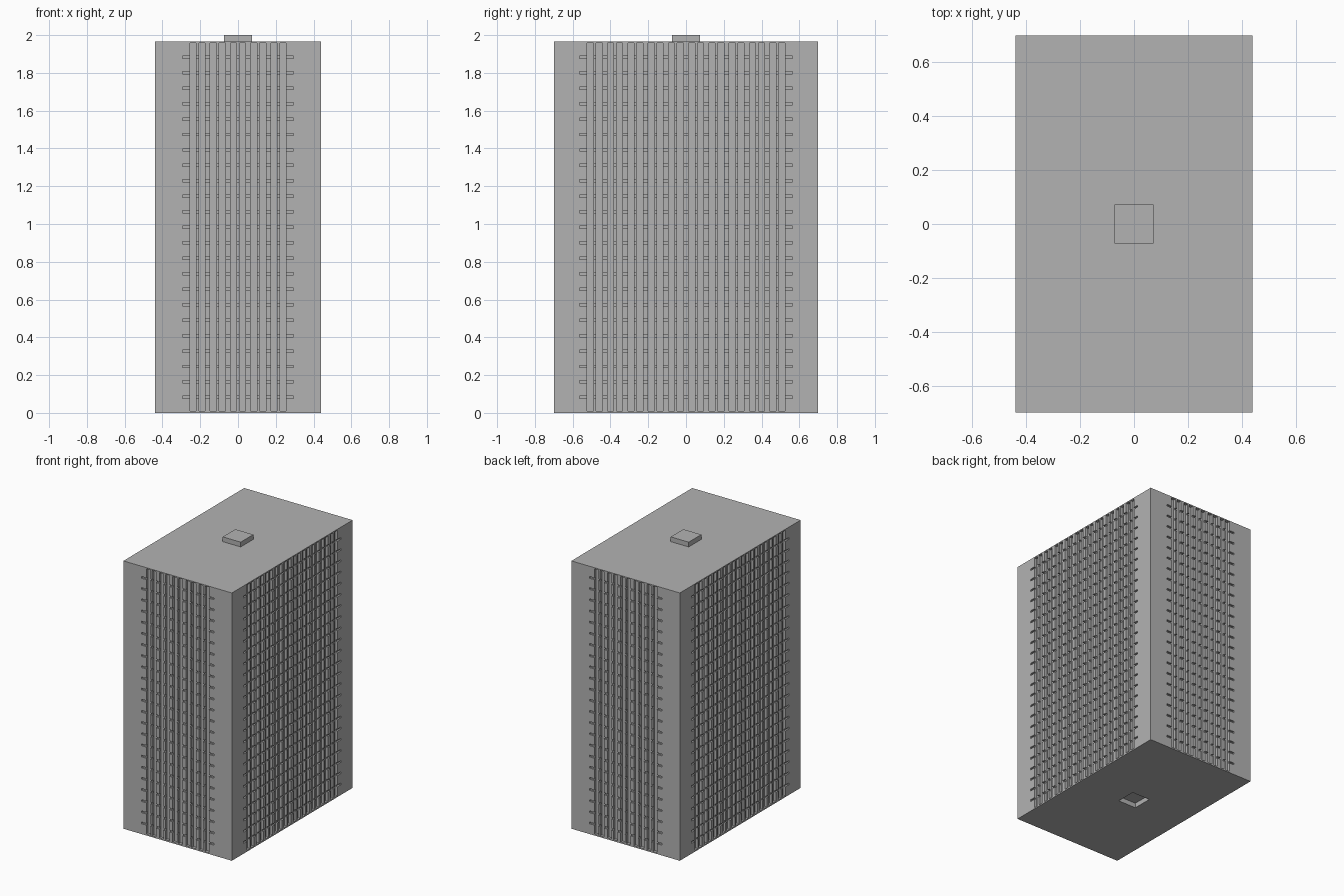
import bpy, bmesh, math
from mathutils import Matrix, Vector

cube = bpy.data.objects.get("Cube")
if cube:
    bpy.data.objects.remove(cube, do_unlink=True)

HX, HY, TOP = 0.44, 0.70, 1.965      # half width, half depth, roof height
HUT, HUT_H = 0.073, 0.035            # half size and height of the roof box
PITCH, FLOORS = 0.1073, 24
SLOT_DEPTH, GROOVE_DEPTH = 0.02, 0.012
GROOVE_HALF = 0.0065

concrete = bpy.data.materials.new("concrete_grey")
concrete.use_nodes = True
grey = (0.45, 0.45, 0.45, 1)
concrete.diffuse_color = grey
concrete.node_tree.nodes["Principled BSDF"].inputs["Base Color"].default_value = grey


def finish(name, bm):
    bmesh.ops.remove_doubles(bm, verts=bm.verts, dist=1e-5)
    mesh = bpy.data.meshes.new(name)
    bm.to_mesh(mesh)
    bm.free()
    mesh.materials.append(concrete)
    obj = bpy.data.objects.new(name, mesh)
    bpy.context.collection.objects.link(obj)
    return obj


def quad(bm, *points):
    bm.faces.new([bm.verts.new(p) for p in points])


def facade(name, half, offset, pairs, angle):
    """Wall facing -y with paired upright slots crossed by floor grooves, then turned."""
    centres = [(i - (pairs - 1) / 2) * PITCH for i in range(pairs)]
    slots = [(c + a, c + b) for c in centres for a, b in ((-0.04, -0.007), (0.007, 0.04))]
    rows = [(TOP * i / FLOORS - GROOVE_HALF, TOP * i / FLOORS + GROOVE_HALF)
            for i in range(1, FLOORS)]
    reach = centres[-1] + 0.08
    low, high = 0.01, TOP - 0.008
    us = sorted([-half, -reach, reach, half] + [u for s in slots for u in s])
    zs = sorted([0, low, high, TOP] + [z for r in rows for z in r])

    def depth(i, j):
        if not (0 <= i < len(us) - 1 and 0 <= j < len(zs) - 1):
            return 0
        u, z = (us[i] + us[i + 1]) / 2, (zs[j] + zs[j + 1]) / 2
        if low < z < high and any(a < u < b for a, b in slots):
            return SLOT_DEPTH
        if abs(u) < reach and any(a < z < b for a, b in rows):
            return GROOVE_DEPTH
        return 0

    bm = bmesh.new()
    for i in range(len(us) - 1):
        for j in range(len(zs) - 1):
            u0, u1, z0, z1 = us[i], us[i + 1], zs[j], zs[j + 1]
            d = depth(i, j) - offset
            quad(bm, (u0, d, z0), (u1, d, z0), (u1, d, z1), (u0, d, z1))
            # Side walls of the slots and grooves
            e = depth(i + 1, j) - offset
            if e != d:
                quad(bm, (u1, d, z0), (u1, e, z0), (u1, e, z1), (u1, d, z1))
            e = depth(i, j + 1) - offset
            if e != d:
                quad(bm, (u0, d, z1), (u1, d, z1), (u1, e, z1), (u0, e, z1))
    bm.transform(Matrix.Rotation(angle, 4, "Z"))
    return finish(name, bm)


# Four walls
facade("front_wall", HX, HY, 5, 0)
facade("left_wall", HY, HX, 10, math.pi / 2)
facade("back_wall", HX, HY, 5, math.pi)
facade("right_wall", HY, HX, 10, -math.pi / 2)

# Flat roof
bm = bmesh.new()
quad(bm, (-HX, -HY, TOP), (HX, -HY, TOP), (HX, HY, TOP), (-HX, HY, TOP))
finish("roof", bm)

# Box on the roof
bm = bmesh.new()
bmesh.ops.create_cube(bm, size=1)
bmesh.ops.scale(bm, vec=(2 * HUT, 2 * HUT, HUT_H), verts=bm.verts)
bmesh.ops.translate(bm, vec=(0, 0, TOP + HUT_H / 2), verts=bm.verts)
finish("roof_box", bm)

# Underside with a square recess
bm = bmesh.new()
signs = [(-1, -1), (-1, 1), (1, 1), (1, -1)]
outer = [Vector((HX * a, HY * b, 0)) for a, b in signs]
inner = [Vector((HUT * a, HUT * b, 0)) for a, b in signs]
raised = [p + Vector((0, 0, HUT_H)) for p in inner]
for i in range(4):
    k = (i + 1) % 4
    quad(bm, outer[i], outer[k], inner[k], inner[i])
    quad(bm, inner[i], inner[k], raised[k], raised[i])
quad(bm, *raised)
finish("underside", bm)
